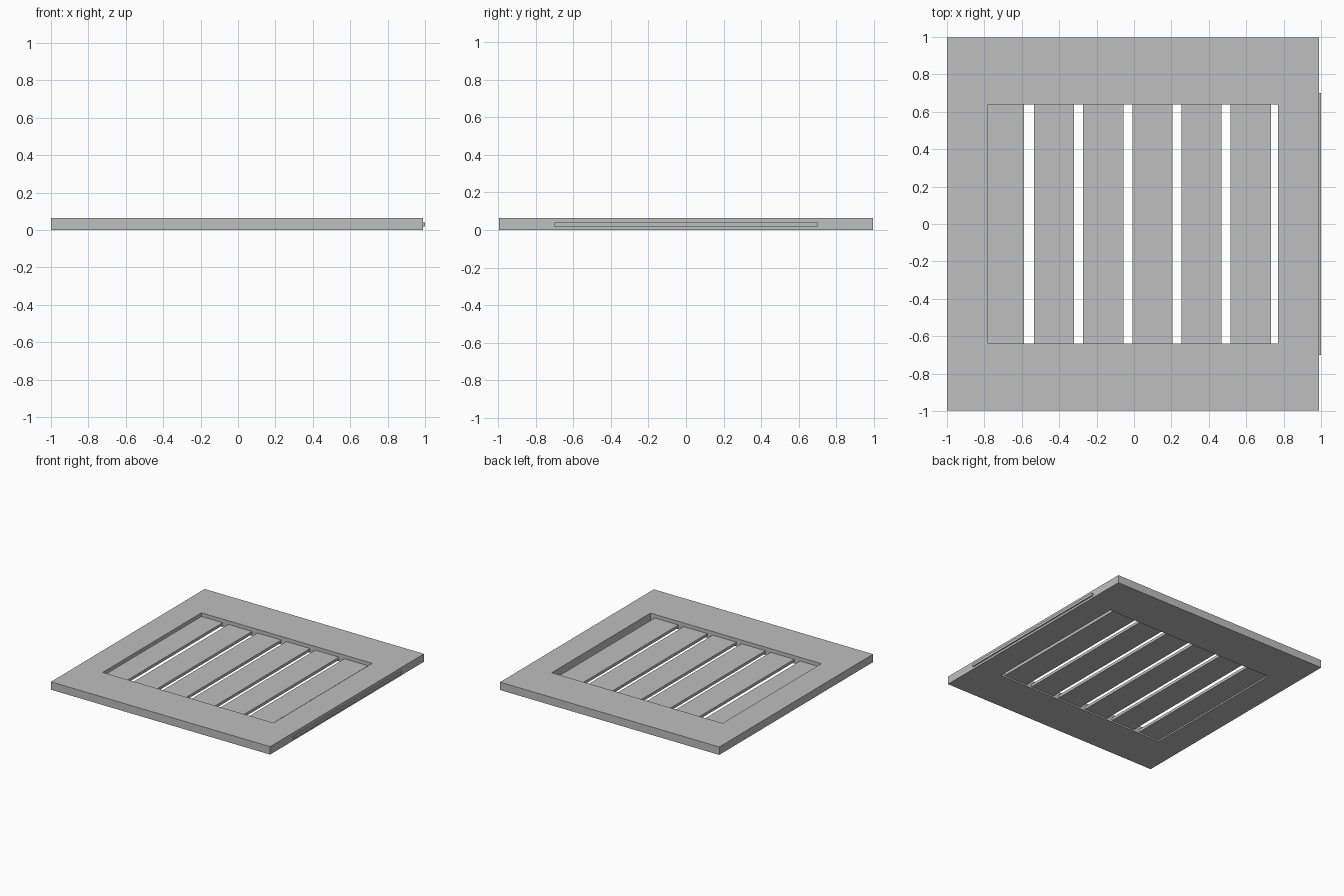
import bpy
import bmesh

cube = bpy.data.objects.get("Cube")
if cube:
    bpy.data.objects.remove(cube, do_unlink=True)

# Plain grey for every part
grey = bpy.data.materials.new("light_grey")
grey.use_nodes = True
colour = (0.52, 0.52, 0.52, 1)
grey.diffuse_color = colour
grey.node_tree.nodes["Principled BSDF"].inputs["Base Color"].default_value = colour


def finish(name, bm):
    bmesh.ops.recalc_face_normals(bm, faces=bm.faces)
    mesh = bpy.data.meshes.new(name)
    bm.to_mesh(mesh)
    bm.free()
    mesh.materials.append(grey)
    obj = bpy.data.objects.new(name, mesh)
    bpy.context.collection.objects.link(obj)
    return obj


def box(name, x, y, z):
    bm = bmesh.new()
    bmesh.ops.create_cube(bm, size=1)
    for v in bm.verts:
        v.co = [lo if c < 0 else hi for c, (lo, hi) in zip(v.co, (x, y, z))]
    return finish(name, bm)


def rectangle(x, y):
    return [(x[0], y[0]), (x[1], y[0]), (x[1], y[1]), (x[0], y[1])]


def window_frame(name, outer, inner, height):
    # Flat ring between two rectangles, extruded upward
    bm = bmesh.new()
    rings = [[bm.verts.new((px, py, 0)) for px, py in loop] for loop in (outer, inner)]
    for i in range(4):
        j = (i + 1) % 4
        bm.faces.new((rings[0][i], rings[0][j], rings[1][j], rings[1][i]))
    result = bmesh.ops.extrude_face_region(bm, geom=list(bm.faces), use_keep_orig=True)
    top = [g for g in result["geom"] if isinstance(g, bmesh.types.BMVert)]
    bmesh.ops.translate(bm, verts=top, vec=(0, 0, height))
    return finish(name, bm)


# Outer frame with a rectangular opening
opening_y = (-0.64, 0.64)
window_frame("frame", rectangle((-1, 0.99), (-0.997, 0.997)),
             rectangle((-0.78, 0.77), opening_y), 0.065)

# Recessed slats: a narrow one against the frame, then five equal ones
slat_z = (0.012, 0.035)
box("slat_1", (-0.78, -0.588), opening_y, slat_z)
for i in range(5):
    x = -0.535 + 0.263 * i
    box(f"slat_{i + 2}", (x, x + 0.215), opening_y, slat_z)

# Thin strip along the outer edge
box("edge_strip", (0.985, 1), (-0.7, 0.7), (0.018, 0.04))
